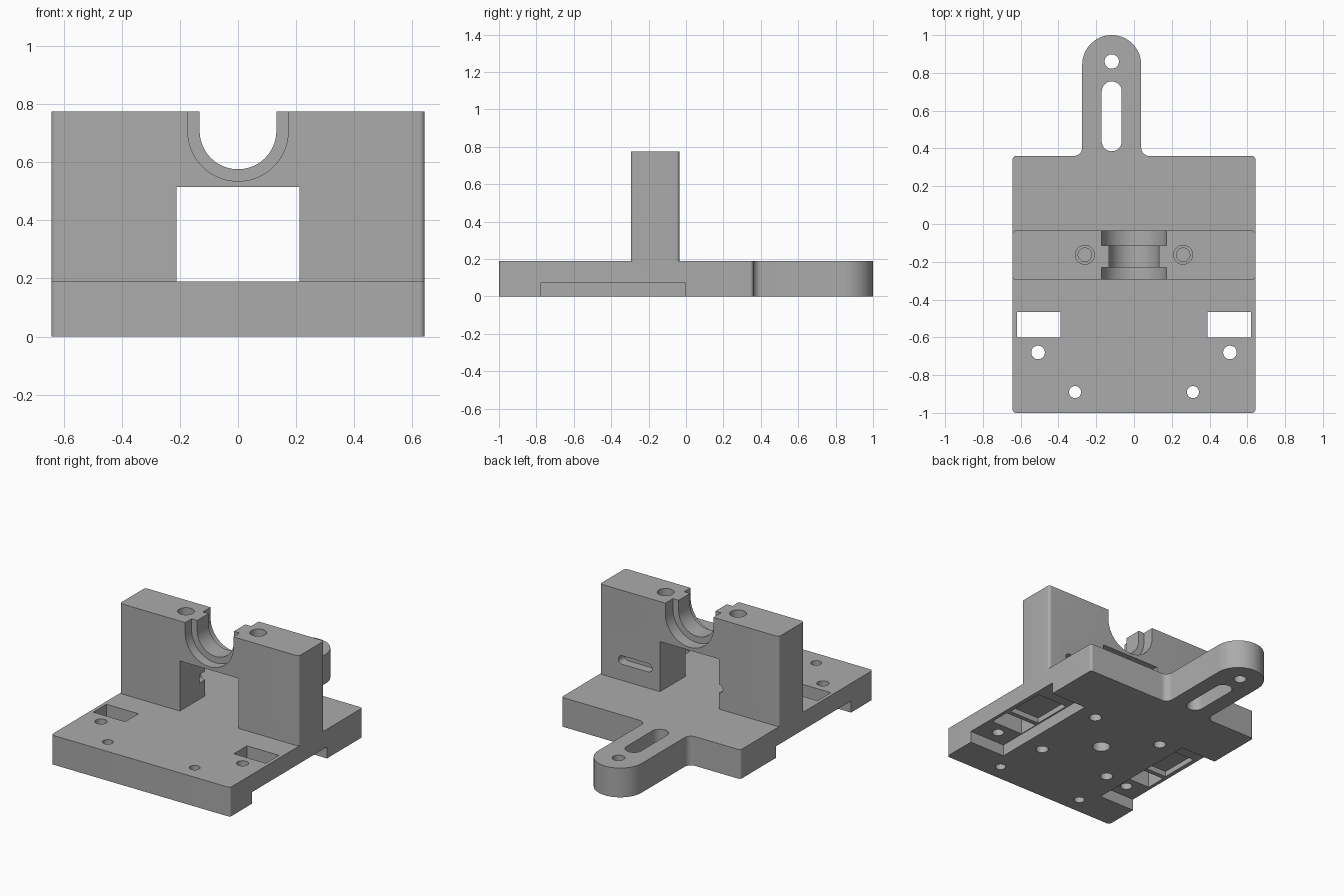
import bpy, bmesh
from math import sin, cos, radians

if "Cube" in bpy.data.objects:
    bpy.data.objects.remove(bpy.data.objects["Cube"], do_unlink=True)

grey = bpy.data.materials.new("plain grey")
grey.use_nodes = True
grey.diffuse_color = (0.41, 0.41, 0.41, 1)
grey.node_tree.nodes["Principled BSDF"].inputs["Base Color"].default_value = (0.41, 0.41, 0.41, 1)


def arc(cx, cy, r, a0, a1, n=8):
    angles = [radians(a0 + (a1 - a0) * i / n) for i in range(n + 1)]
    return [(cx + r * cos(a), cy + r * sin(a)) for a in angles]


def circle(cx, cy, r, n=40):
    return arc(cx, cy, r, 0, 360 - 360 / n, n - 1)


def rect(x0, x1, y0, y1, r=0):
    if not r:
        return [(x0, y0), (x1, y0), (x1, y1), (x0, y1)]
    return (arc(x1 - r, y0 + r, r, -90, 0) + arc(x1 - r, y1 - r, r, 0, 90)
            + arc(x0 + r, y1 - r, r, 90, 180) + arc(x0 + r, y0 + r, r, 180, 270))


def prism(name, points, lo, hi, axis="z"):
    """Extrude a profile along z (profile in xy) or along y (profile in xz)."""
    place = (lambda a, b, h: (a, b, h)) if axis == "z" else (lambda a, b, h: (a, h, b))
    bm = bmesh.new()
    face = bm.faces.new([bm.verts.new(place(a, b, lo)) for a, b in points])
    top = bmesh.ops.extrude_face_region(bm, geom=[face])["geom"]
    shift = (0, 0, hi - lo) if axis == "z" else (0, hi - lo, 0)
    bmesh.ops.translate(bm, vec=shift, verts=[v for v in top if isinstance(v, bmesh.types.BMVert)])
    bmesh.ops.recalc_face_normals(bm, faces=bm.faces)
    mesh = bpy.data.meshes.new(name)
    bm.to_mesh(mesh)
    bm.free()
    mesh.materials.append(grey)
    ob = bpy.data.objects.new(name, mesh)
    bpy.context.collection.objects.link(ob)
    return ob


def activate(ob):
    bpy.ops.object.select_all(action="DESELECT")
    ob.select_set(True)
    bpy.context.view_layer.objects.active = ob


def cut(ob, points, lo, hi, axis="z"):
    cutter = prism("cutter", points, lo, hi, axis)
    mod = ob.modifiers.new("cut", "BOOLEAN")
    mod.operation = "DIFFERENCE"
    mod.solver = "EXACT"
    mod.object = cutter
    activate(ob)
    bpy.ops.object.modifier_apply(modifier=mod.name)
    bpy.data.objects.remove(cutter, do_unlink=True)


W = 0.643               # half width
TH = 0.19               # plate thickness
TAB, TR = -0.118, 0.156  # tab centre and end radius
F, C = 0.045, 0.018     # tab fillet and corner radius

# Base plate with the rounded adjustment tab at the back
outline = (arc(-W + C, -1 + C, C, 180, 270) + arc(W - C, -1 + C, C, -90, 0)
           + arc(W - C, 0.36 - C, C, 0, 90)
           + arc(TAB + TR + F, 0.36 + F, F, 270, 180)
           + arc(TAB, 1 - TR, TR, 0, 180, 32)
           + arc(TAB - TR - F, 0.36 + F, F, 0, -90)
           + arc(-W + C, 0.36 - C, C, 90, 180))
base = prism("base_plate", outline, 0, TH)

# Tab hole and slot
cut(base, circle(TAB, 0.86, 0.038), -0.1, 0.3)
cut(base, rect(TAB - 0.053, TAB + 0.053, 0.385, 0.755, 0.0529), -0.1, 0.3)

for s in (-1, 1):
    def side(a, b, y0, y1):
        return rect(min(s * a, s * b), max(s * a, s * b), y0, y1)
    # Underside side recess, shallow pocket and rectangular opening
    cut(base, side(0.385, 0.75, -0.775, -0.005), -0.1, 0.075)
    cut(base, side(0.395, 0.615, -0.435, -0.17), 0.02, 0.11)
    cut(base, side(0.39, 0.62, -0.6, -0.465), -0.1, 0.3)
    # Through holes
    cut(base, circle(s * 0.508, -0.68, 0.036), -0.1, 0.3)
    cut(base, circle(s * 0.312, -0.89, 0.032), -0.1, 0.3)
    # Blind mounting holes underneath
    for y in (-0.565, -0.062):
        cut(base, circle(s * 0.255, y, 0.038), -0.1, 0.14)
cut(base, circle(0, -0.31, 0.053), -0.1, 0.1)

# Upright bearing support with window
Y0, Y1, TOP = -0.295, -0.035, 0.775
support = prism("bearing_support", rect(-W, W, Y0, Y1, C), TH, TOP)
cut(support, rect(-0.211, 0.211, 0.1, 0.515), -0.5, 0.2, "y")


def cradle(r):
    return [(r, 0.9)] + arc(0, 0.708, r, 0, -180, 40) + [(-r, 0.9)]


# Open-topped cradle, wider at both ends
cut(support, cradle(0.132), -0.5, 0.2, "y")
cut(support, cradle(0.173), -0.5, -0.23, "y")
cut(support, cradle(0.173), -0.113, 0.2, "y")

# Counterbored screw holes in the top
for s in (-1, 1):
    cut(support, circle(s * 0.26, -0.163, 0.05), 0.62, 0.9)
    cut(support, circle(s * 0.26, -0.163, 0.036), 0.42, 0.7)

# Shallow slots in the rear face
for x0, x1 in ((0.268, 0.51), (-0.24, 0.0)):
    cut(support, rect(x0, x1, 0.295, 0.35, 0.0274), Y1 - 0.06, 0.2, "y")

for ob in (base, support):
    activate(ob)
    bpy.ops.object.shade_smooth_by_angle(angle=radians(30))
